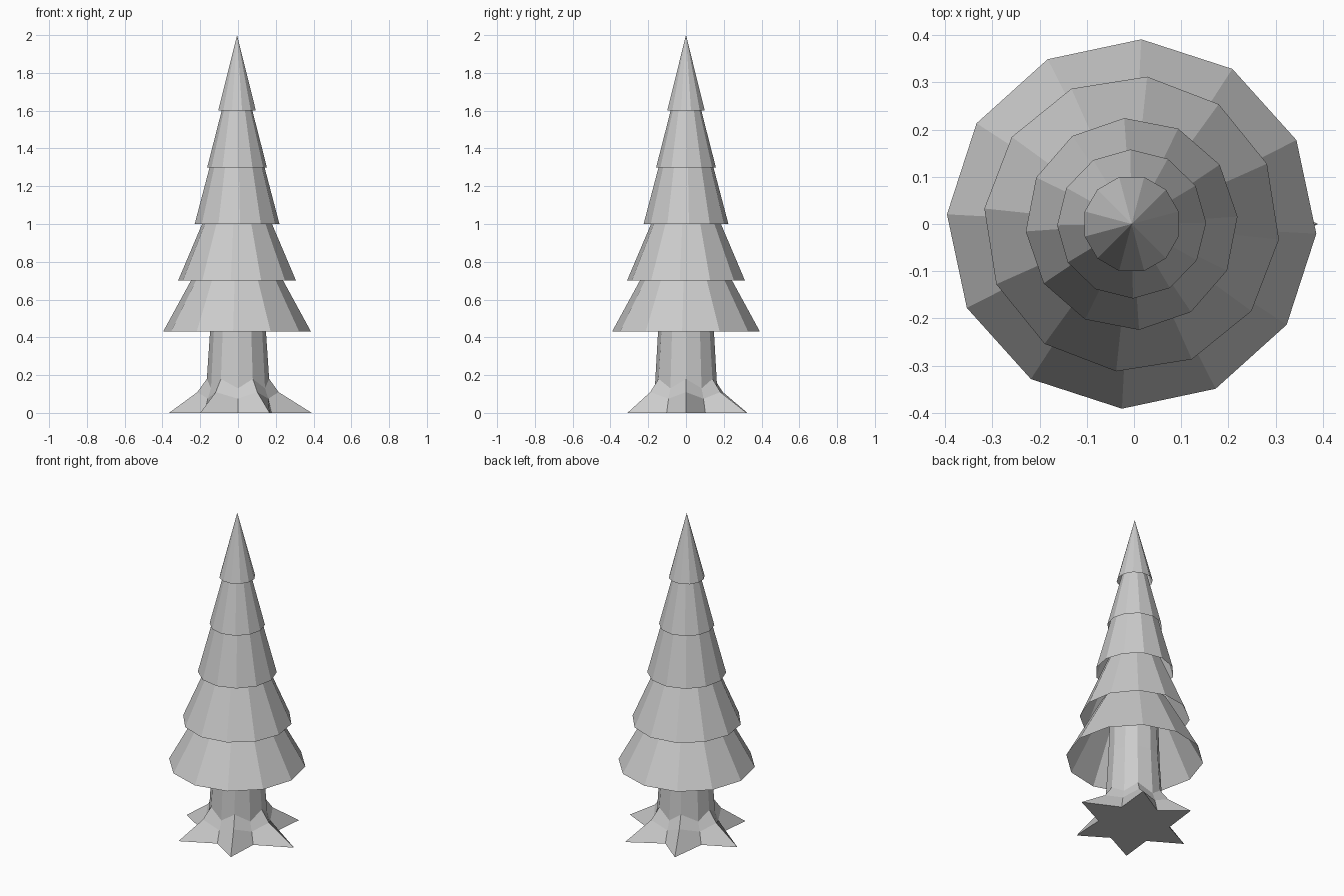
import bpy, bmesh
from math import sin, cos, radians, hypot, atan2

if "Cube" in bpy.data.objects:
    bpy.data.objects.remove(bpy.data.objects["Cube"])

SIDES = 12


def finish(bm, name):
    mesh = bpy.data.meshes.new(name)
    bm.to_mesh(mesh)
    bm.free()
    obj = bpy.data.objects.new(name, mesh)
    bpy.context.collection.objects.link(obj)
    return obj


def bridge(bm, low, high):
    n = len(low)
    for i in range(n):
        j = (i + 1) % n
        bm.faces.new((low[i], low[j], high[j], high[i]))


# Foliage: hollow, open skirts stacked over one another
def skirt(name, z0, r0, z1, r1, turn):
    bm = bmesh.new()

    def ring(r, z):
        return [bm.verts.new((r * cos(radians(turn + 30 * i)) - 0.005,
                              r * sin(radians(turn + 30 * i)), z))
                for i in range(SIDES)]

    low = ring(r0, z0)
    if r1 > 0:
        bridge(bm, low, ring(r1, z1))
    else:
        tip = bm.verts.new((-0.005, 0, z1))
        for i in range(SIDES):
            bm.faces.new((low[i], low[(i + 1) % SIDES], tip))
    finish(bm, name)


tiers = [  # bottom z, radius, top z, radius, rotation
    (0.43, 0.392, 0.80, 0.190, -3),
    (0.70, 0.314, 1.08, 0.152, -6),
    (1.00, 0.225, 1.36, 0.130, 4),
    (1.30, 0.158, 1.66, 0.066, 1),
    (1.60, 0.103, 2.00, 0.0, 15),
]
for k, tier in enumerate(tiers):
    skirt(f"foliage_tier_{k + 1}", *tier)

# Trunk flaring into six pointed roots
tips = [(0.39, 0), (0.20, 0.32), (-0.15, 0.325),
        (-0.365, 0.01), (-0.20, -0.305), (0.167, -0.31)]
rings = [  # root radius, root z, valley radius, valley z
    (None, 0.0, 0.205, 0.0),
    (0.215, 0.11, 0.185, 0.075),
    (0.165, 0.18, 0.165, 0.13),
    (0.148, 0.43, 0.148, 0.43),
    (0.138, 0.75, 0.138, 0.75),
]
bm = bmesh.new()
loops = []
for root_r, root_z, valley_r, valley_z in rings:
    loop = []
    for i, (x, y) in enumerate(tips):
        a = atan2(y, x)
        r = root_r or hypot(x, y)
        v = radians(30 + 60 * i)
        loop.append(bm.verts.new((r * cos(a), r * sin(a), root_z)))
        loop.append(bm.verts.new((valley_r * cos(v), valley_r * sin(v), valley_z)))
    loops.append(loop)
for low, high in zip(loops, loops[1:]):
    bridge(bm, low, high)
bm.faces.new(loops[0][::-1])
finish(bm, "trunk_and_roots")
